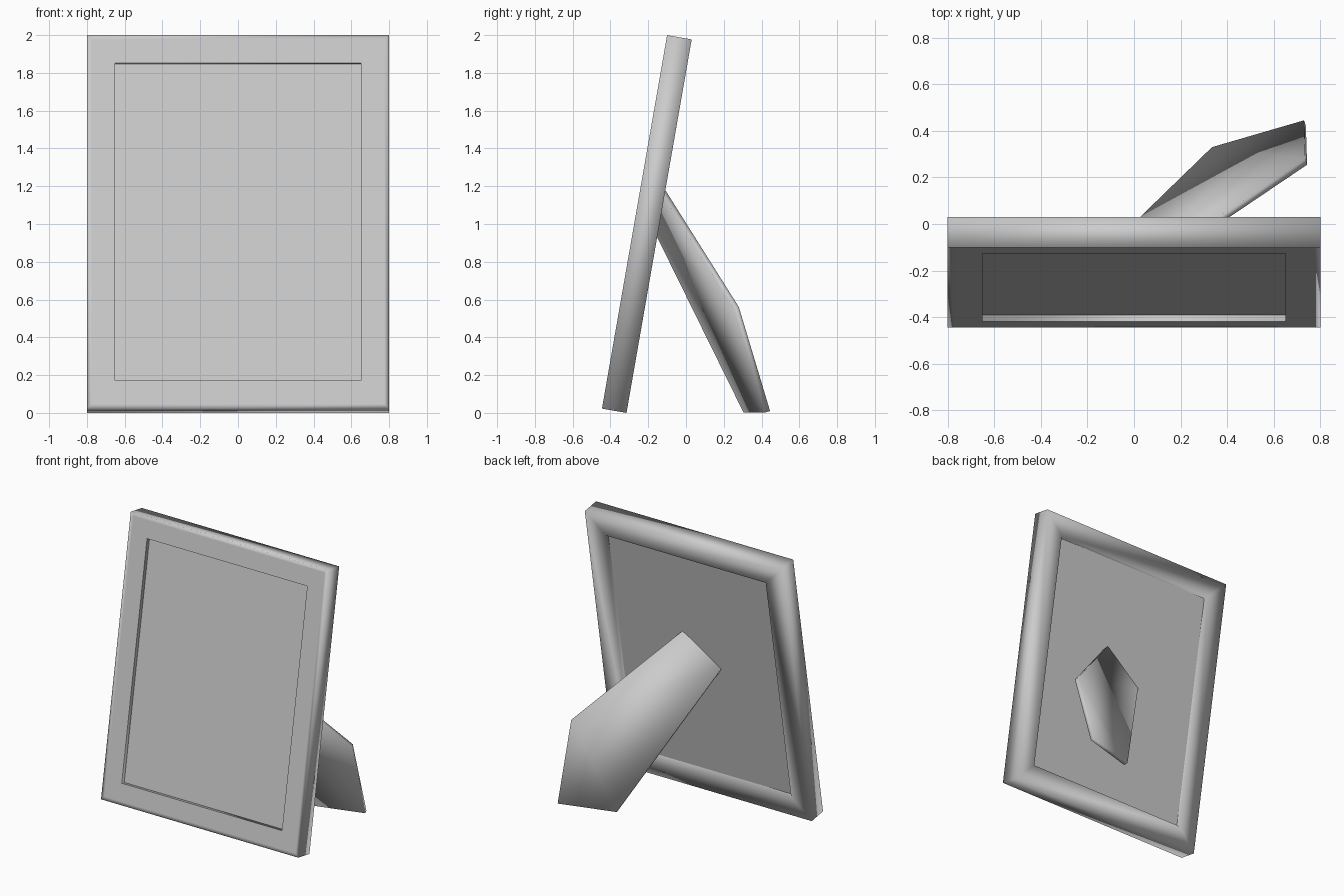
import bpy, bmesh, math
from mathutils import Vector

cube = bpy.data.objects.get("Cube")
if cube:
    bpy.data.objects.remove(cube, do_unlink=True)

# One plain grey for everything
grey = bpy.data.materials.new("light_grey")
grey.use_nodes = True
grey.diffuse_color = (0.6, 0.6, 0.6, 1)
grey.node_tree.nodes["Principled BSDF"].inputs["Base Color"].default_value = (0.6, 0.6, 0.6, 1)

HALF_W, HEIGHT, DEPTH, BORDER, RECESS = 0.8, 2.007, 0.132, 0.15, 0.03
LEAN = math.atan2(0.345, 1.977)


def add_object(name, bm, smooth):
    for f in bm.faces:
        f.smooth = smooth
        f.material_index = 0
    mesh = bpy.data.meshes.new(name)
    bm.to_mesh(mesh)
    bm.free()
    mesh.materials.append(grey)
    obj = bpy.data.objects.new(name, mesh)
    bpy.context.collection.objects.link(obj)
    return obj


def lean_back(obj):
    obj.location = (0, -0.445, DEPTH * math.sin(LEAN))
    obj.rotation_euler = (-LEAN, 0, 0)


# Frame border: a (inset, depth) profile carried round four mitred corners
profile = [(0, 0), (0.025, 0), (BORDER - 0.01, 0), (BORDER, 0), (BORDER, DEPTH), (0, DEPTH)]
bm = bmesh.new()
rings = []
for inset, depth in profile:
    w, top = HALF_W - inset, HEIGHT - inset
    rings.append([bm.verts.new((x, depth, z)) for x, z in
                  ((-w, inset), (w, inset), (w, top), (-w, top))])
for i, ring in enumerate(rings):
    following = rings[(i + 1) % len(rings)]
    for k in range(4):
        n = (k + 1) % 4
        bm.faces.new((ring[k], ring[n], following[n], following[k]))
bmesh.ops.recalc_face_normals(bm, faces=bm.faces)
# Crisp inner lip on the front
for k in range(4):
    bm.edges.get((rings[3][k], rings[3][(k + 1) % 4])).smooth = False
lean_back(add_object("frame_border", bm, True))

# Recessed picture panel, its rim let slightly into the border
bm = bmesh.new()
bmesh.ops.create_cube(bm, size=1)
size = Vector((2 * (HALF_W - BORDER) + 0.01, DEPTH - 2 * RECESS, HEIGHT - 2 * BORDER + 0.01))
bmesh.ops.scale(bm, vec=size, verts=bm.verts)
bmesh.ops.translate(bm, vec=(0, DEPTH / 2, HEIGHT / 2), verts=bm.verts)
lean_back(add_object("picture_panel", bm, False))

# Slanted support leg: a five-sided plate thickened towards the frame
outline = [(0.12, -0.135, 1.22), (0.735, 0.28, 0.56), (0.73, 0.445, 0.01),
           (0.335, 0.33, 0.01), (-0.17, -0.16, 1.005)]
bm = bmesh.new()
bm.faces.new([bm.verts.new(p) for p in outline])
leg = add_object("support_leg", bm, True)
thick = leg.modifiers.new("thickness", "SOLIDIFY")
thick.thickness = 0.028
thick.offset = -1
